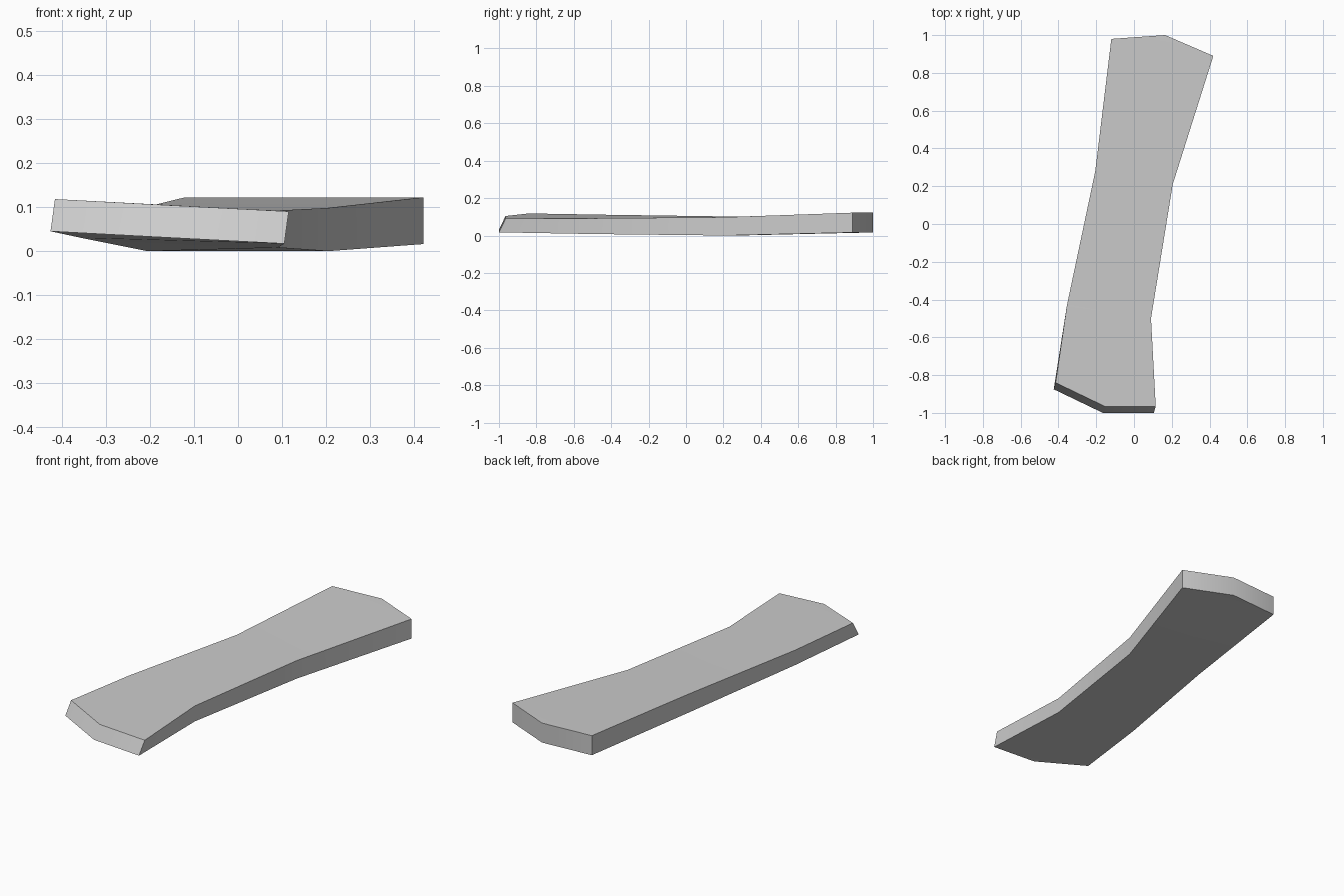
import bpy, bmesh, math

cube = bpy.data.objects.get("Cube")
if cube:
    bpy.data.objects.remove(cube, do_unlink=True)

# One flat grey
grey = bpy.data.materials.new("light grey")
grey.use_nodes = True
colour = (0.6, 0.6, 0.6, 1)
grey.diffuse_color = colour
grey.node_tree.nodes["Principled BSDF"].inputs["Base Color"].default_value = colour

# Outline points as (x, y, bottom height, top height), front to back
left_side = [(-0.415, -0.84, 0.045, 0.118), (-0.355, -0.43, 0.03, 0.111),
             (-0.205, 0.28, 0, 0.101), (-0.12, 0.98, 0.016, 0.122)]
right_side = [(0.115, -0.965, 0.017, 0.09), (0.09, -0.5, 0.008, 0.092),
              (0.205, 0.21, 0, 0.098), (0.42, 0.89, 0.016, 0.122)]
front_tip = (-0.155, -0.965, 0.031, 0.104)
back_tip = (0.165, 1.0, 0.016, 0.122)
outline = [front_tip, *right_side, back_tip, *reversed(left_side)]

bm = bmesh.new()


def ring(level):
    """Add the outline at the bottom (2) or top (3); the front end leans out below."""
    verts = []
    for p in outline:
        lean = level == 2 and p[1] < -0.8
        x, y = (p[0] - 0.01, p[1] - 0.035) if lean else p[:2]
        verts.append(bm.verts.new((x, y, p[level])))
    return verts


bottom, top = ring(2), ring(3)
count = len(outline)

# Side walls
for i in range(count):
    j = (i + 1) % count
    bm.faces.new((bottom[i], bottom[j], top[j], top[i]))

# Top and bottom surfaces: a triangle at each end and strips between
for loop in (bottom, top):
    bm.faces.new((loop[0], loop[1], loop[-1]))
    for i in range(1, 4):
        bm.faces.new((loop[i], loop[i + 1], loop[-i - 1], loop[-i]))
    bm.faces.new((loop[4], loop[5], loop[6]))

bmesh.ops.recalc_face_normals(bm, faces=bm.faces)
mesh = bpy.data.meshes.new("flared_slab")
bm.to_mesh(mesh)
bm.free()
mesh.materials.append(grey)
slab = bpy.data.objects.new("flared_slab", mesh)
bpy.context.collection.objects.link(slab)

# Smooth gentle bends, keep the rims sharp
bpy.ops.object.select_all(action="DESELECT")
slab.select_set(True)
bpy.context.view_layer.objects.active = slab
bpy.ops.object.shade_smooth_by_angle(angle=math.radians(35))
